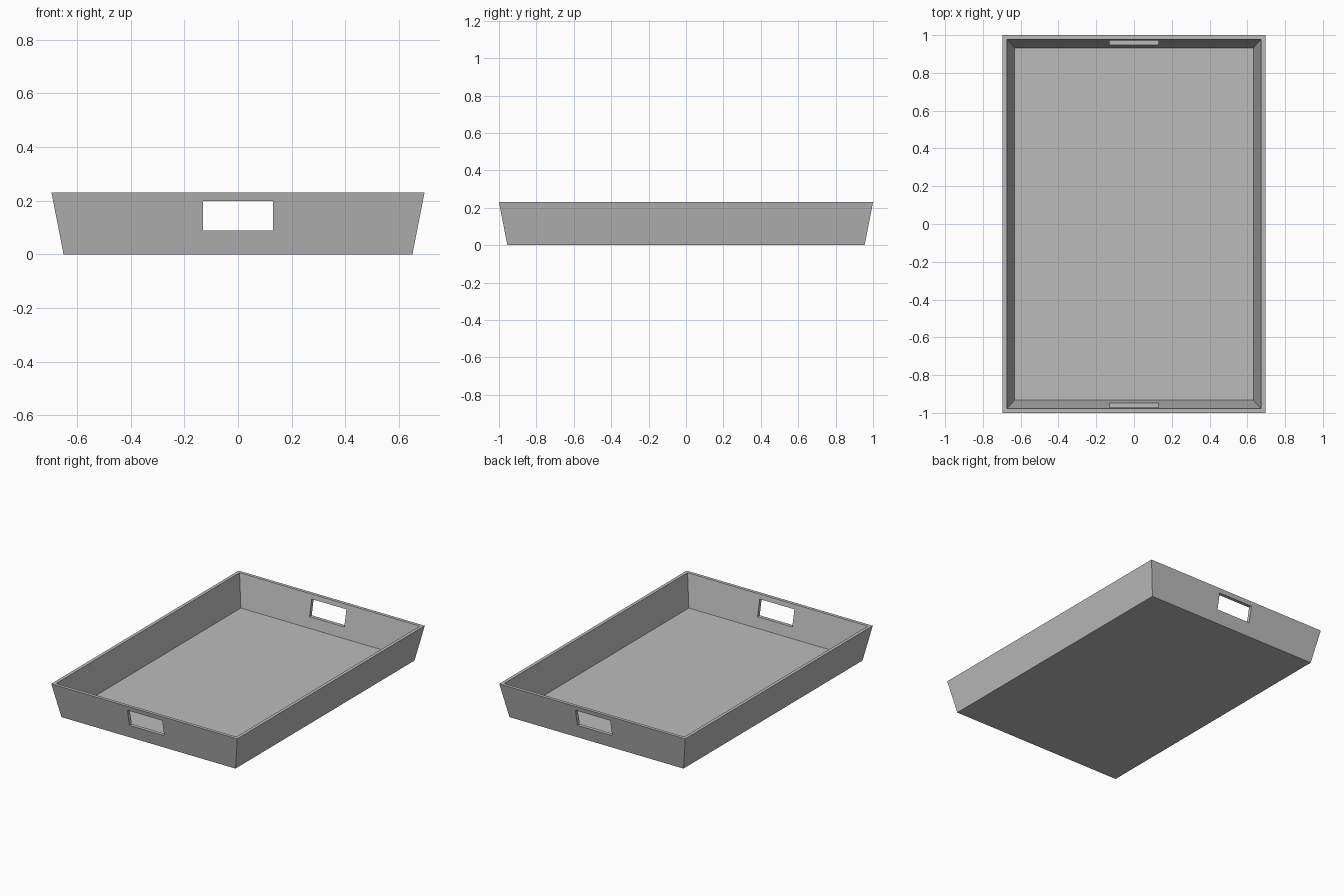
import bpy
import bmesh

default = bpy.data.objects.get("Cube")
if default:
    bpy.data.objects.remove(default, do_unlink=True)

grey = bpy.data.materials.new("plain_grey")
grey.use_nodes = True
COLOUR = (0.5, 0.5, 0.5, 1)
grey.diffuse_color = COLOUR
grey.node_tree.nodes["Principled BSDF"].inputs["Base Color"].default_value = COLOUR


def frustum(bm, low, high, z0, z1):
    """Tapered block from half sizes at its lower and upper ends."""
    for v in bmesh.ops.create_cube(bm, size=2)["verts"]:
        top = v.co.z > 0
        half = high if top else low
        v.co = (v.co.x * half[0], v.co.y * half[1], z1 if top else z0)


def make_object(name, bm):
    mesh = bpy.data.meshes.new(name)
    bm.to_mesh(mesh)
    bm.free()
    mesh.materials.append(grey)
    obj = bpy.data.objects.new(name, mesh)
    bpy.context.collection.objects.link(obj)
    return obj


HEIGHT, FLOOR = 0.23, 0.02

# Tray body: flared block hollowed by inset and lowered top face
bm = bmesh.new()
frustum(bm, (0.65, 0.955), (0.695, 1.0), 0, HEIGHT)
top = max(bm.faces, key=lambda f: f.calc_center_median().z)
bmesh.ops.inset_region(bm, faces=[top], thickness=0.022, use_even_offset=True)
inner = top
floor = bmesh.ops.extrude_discrete_faces(bm, faces=[inner])["faces"][0]
for v in floor.verts:
    v.co.x = 0.632 if v.co.x > 0 else -0.632
    v.co.y = 0.933 if v.co.y > 0 else -0.933
    v.co.z = FLOOR
bmesh.ops.recalc_face_normals(bm, faces=bm.faces)
tray = make_object("tray", bm)

# Handle openings through both end walls
bm = bmesh.new()
frustum(bm, (0.13, 1.2), (0.13, 1.2), 0.09, 0.2)
cutter = make_object("handle_cutter", bm)
cutter.hide_render = True
cutter.hide_set(True)
cut = tray.modifiers.new("handle_openings", "BOOLEAN")
cut.operation = "DIFFERENCE"
cut.solver = "EXACT"
cut.object = cutter
